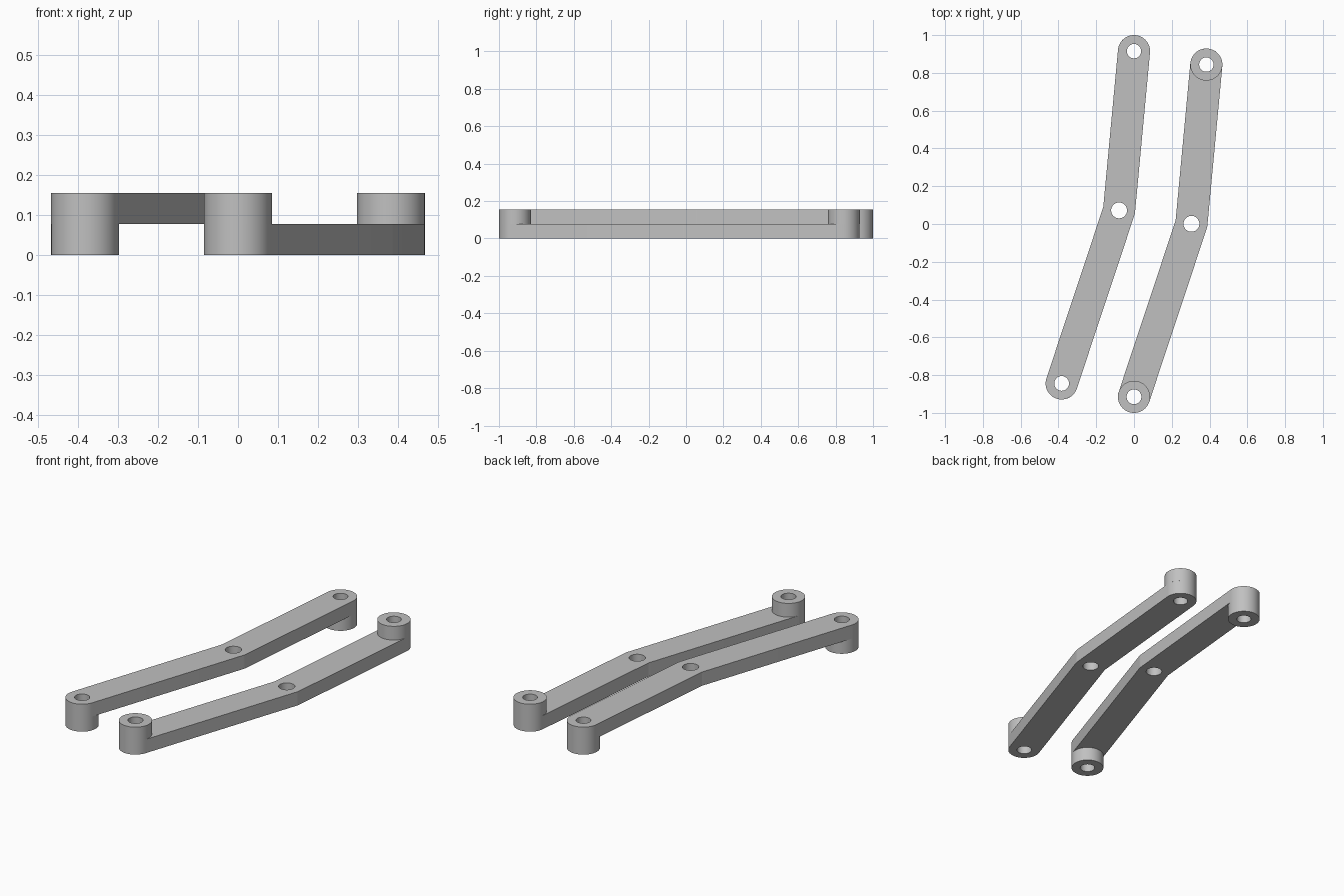
import bpy
from math import atan2, cos, sin, pi, radians
from mathutils import Vector

cube = bpy.data.objects.get("Cube")
if cube:
    bpy.data.objects.remove(cube, do_unlink=True)

RADIUS = 0.085
HALF = 0.0775          # thickness of one layer
HOLES = (0.039, 0.042, 0.038)

grey = bpy.data.materials.new("plain grey")
grey.use_nodes = True
colour = (0.53, 0.53, 0.53, 1)
grey.diffuse_color = colour
grey.node_tree.nodes["Principled BSDF"].inputs["Base Color"].default_value = colour


def arc(centre, radius, start, end, steps):
    return [centre + radius * Vector((cos(start + (end - start) * i / steps),
                                      sin(start + (end - start) * i / steps)))
            for i in range(steps + 1)]


def circle(centre, radius):
    return arc(centre, radius, 0, 2 * pi, 48)[:-1]


def bent_outline(low, mid, high):
    """Round-ended bar with a rounded outer bend and a sharp inner bend."""
    a = atan2(*(mid - low).yx)
    b = atan2(*(high - mid).yx)
    inner = (a + b) / 2 + pi / 2
    corner = mid + RADIUS / cos((b - a) / 2) * Vector((cos(inner), sin(inner)))
    return (arc(low, RADIUS, a + pi / 2, a + 3 * pi / 2, 24)
            + arc(mid, RADIUS, a - pi / 2, b - pi / 2, 4)
            + arc(high, RADIUS, b - pi / 2, b + pi / 2, 24) + [corner])


def plate(name, loops, bottom):
    """Extrude an outline, with its holes, into one layer."""
    curve = bpy.data.curves.new(name, "CURVE")
    curve.dimensions = "2D"
    curve.fill_mode = "BOTH"
    curve.extrude = HALF / 2
    for loop in loops:
        spline = curve.splines.new("POLY")
        spline.points.add(len(loop) - 1)
        for point, p in zip(spline.points, loop):
            point.co = (p.x, p.y, 0, 1)
        spline.use_cyclic_u = True
    obj = bpy.data.objects.new(name, curve)
    obj.location.z = bottom + HALF / 2
    bpy.context.collection.objects.link(obj)
    bpy.ops.object.select_all(action="DESELECT")
    obj.select_set(True)
    bpy.context.view_layer.objects.active = obj
    bpy.ops.object.convert(target="MESH")
    obj = bpy.context.object
    obj.data.materials.clear()
    obj.data.materials.append(grey)
    # Weld the caps to the walls
    bpy.ops.object.mode_set(mode="EDIT")
    bpy.ops.mesh.select_all(action="SELECT")
    bpy.ops.mesh.remove_doubles(threshold=0.0001)
    bpy.ops.mesh.normals_make_consistent(inside=False)
    bpy.ops.object.mode_set(mode="OBJECT")
    bpy.ops.object.shade_smooth_by_angle(angle=radians(12))


def link(side, shift, bar_z, boss_z):
    pivots = [Vector(p) + shift for p in ((-0.383, -0.844), (-0.079, 0.072), (0, 0.915))]
    holes = [circle(p, r) for p, r in zip(pivots, HOLES)]
    plate(side + "_bar", [bent_outline(*pivots)] + holes, bar_z)
    # End bosses fill the other layer
    for label, i in (("front", 0), ("back", 2)):
        plate(f"{side}_{label}_boss", [circle(pivots[i], RADIUS), holes[i]], boss_z)


# Upper bar with bosses below, lower bar with bosses above
link("right", Vector((0, 0)), HALF, 0)
link("left", Vector((0.383, -0.071)), 0, HALF)
